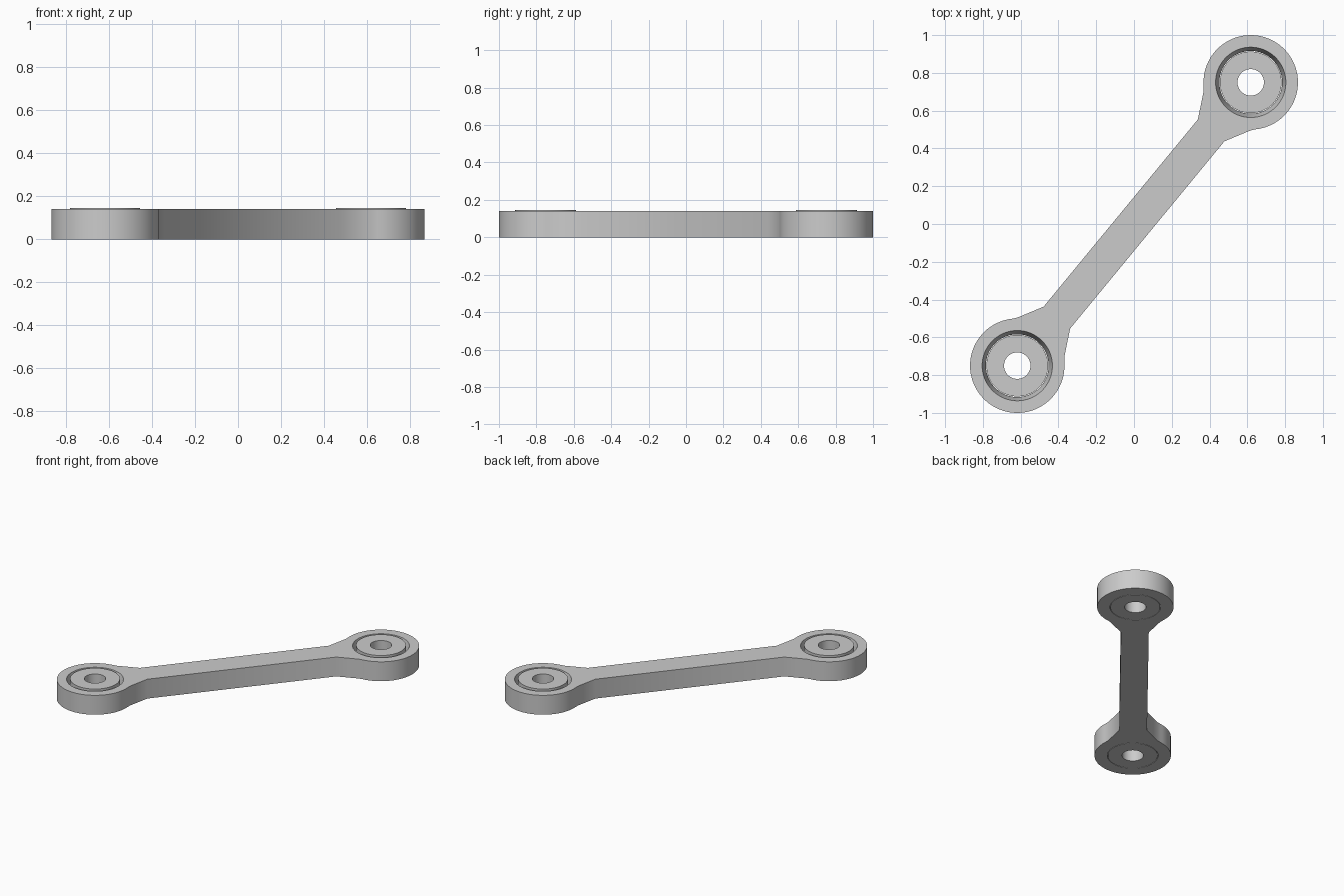
import bpy, bmesh
from math import sin, cos, pi, atan2, hypot

if "Cube" in bpy.data.objects:
    bpy.data.objects.remove(bpy.data.objects["Cube"])

CX, CY = 0.618, 0.75
HALF = hypot(CX, CY)
ANGLE = atan2(CY, CX)
R, H, SEG = 0.25, 0.14, 96


def finish(bm, name):
    bmesh.ops.recalc_face_normals(bm, faces=bm.faces)
    mesh = bpy.data.meshes.new(name)
    bm.to_mesh(mesh)
    bm.free()
    ob = bpy.data.objects.new(name, mesh)
    bpy.context.collection.objects.link(ob)
    return ob


def lathe(name, profile, location):
    """Closed (r, z) profile revolved about the vertical axis."""
    bm = bmesh.new()
    rings = [[bm.verts.new((r * cos(2 * pi * i / SEG), r * sin(2 * pi * i / SEG), z))
              for i in range(SEG)] for r, z in profile]
    for a, b in zip(rings, rings[1:] + rings[:1]):
        for i in range(SEG):
            j = (i + 1) % SEG
            bm.faces.new((a[i], a[j], b[j], b[i]))
    ob = finish(bm, name)
    ob.location = location
    return ob


def plug(name, profile, location):
    """Solid capped (r, z) profile, used as a cutter."""
    bm = bmesh.new()
    rings = [[bm.verts.new((r * cos(2 * pi * i / SEG), r * sin(2 * pi * i / SEG), z))
              for i in range(SEG)] for r, z in profile]
    for a, b in zip(rings, rings[1:]):
        for i in range(SEG):
            j = (i + 1) % SEG
            bm.faces.new((a[i], a[j], b[j], b[i]))
    bm.faces.new(rings[0])
    bm.faces.new(rings[-1])
    ob = finish(bm, name)
    ob.location = location
    ob.hide_render = True
    ob.hide_set(True)
    return ob


def smooth(ob):
    bpy.ops.object.select_all(action='DESELECT')
    ob.select_set(True)
    bpy.context.view_layer.objects.active = ob
    bpy.ops.object.shade_smooth_by_angle(angle=0.5)


# Link body: straight arm flaring into two round eyes
start = atan2(0.180, 0.800 - HALF)
half = [(0.642, -0.091), (0.776, -0.162)]
half += [(HALF + R * cos(a), R * sin(a))
         for a in (-start + 2 * start * i / 72 for i in range(73))]
half += [(0.776, 0.162), (0.642, 0.091)]
outline = half + [(-x, -y) for x, y in half]
bm = bmesh.new()
base = bm.faces.new([bm.verts.new((x * cos(ANGLE) - y * sin(ANGLE),
                                   x * sin(ANGLE) + y * cos(ANGLE), 0))
                     for x, y in outline])
ext = bmesh.ops.extrude_face_region(bm, geom=[base])
bmesh.ops.translate(bm, vec=(0, 0, H),
                    verts=[v for v in ext['geom'] if isinstance(v, bmesh.types.BMVert)])
body = finish(bm, "link_body")

for s, side in ((1, "right"), (-1, "left")):
    loc = (s * CX, s * CY, 0)
    # Tapered seat through each eye
    cutter = plug("seat_cutter_" + side,
                  [(0.166, -0.05), (0.166, 0.05), (0.172, 0.085),
                   (0.186, H), (0.186, 0.2)], loc)
    mod = body.modifiers.new("seat_" + side, 'BOOLEAN')
    mod.object = cutter
    mod.operation = 'DIFFERENCE'
    mod.solver = 'EXACT'
    # Bushing with a through bore
    smooth(lathe("bushing_" + side,
                 [(0.07, 0), (0.163, 0), (0.163, 0.145), (0.07, 0.145)], loc))

# Bake the seats into the body
bpy.ops.object.select_all(action='DESELECT')
body.select_set(True)
bpy.context.view_layer.objects.active = body
for m in list(body.modifiers):
    bpy.ops.object.modifier_apply(modifier=m.name)
smooth(body)
for ob in [o for o in bpy.data.objects if o.name.startswith("seat_cutter")]:
    bpy.data.objects.remove(ob)
